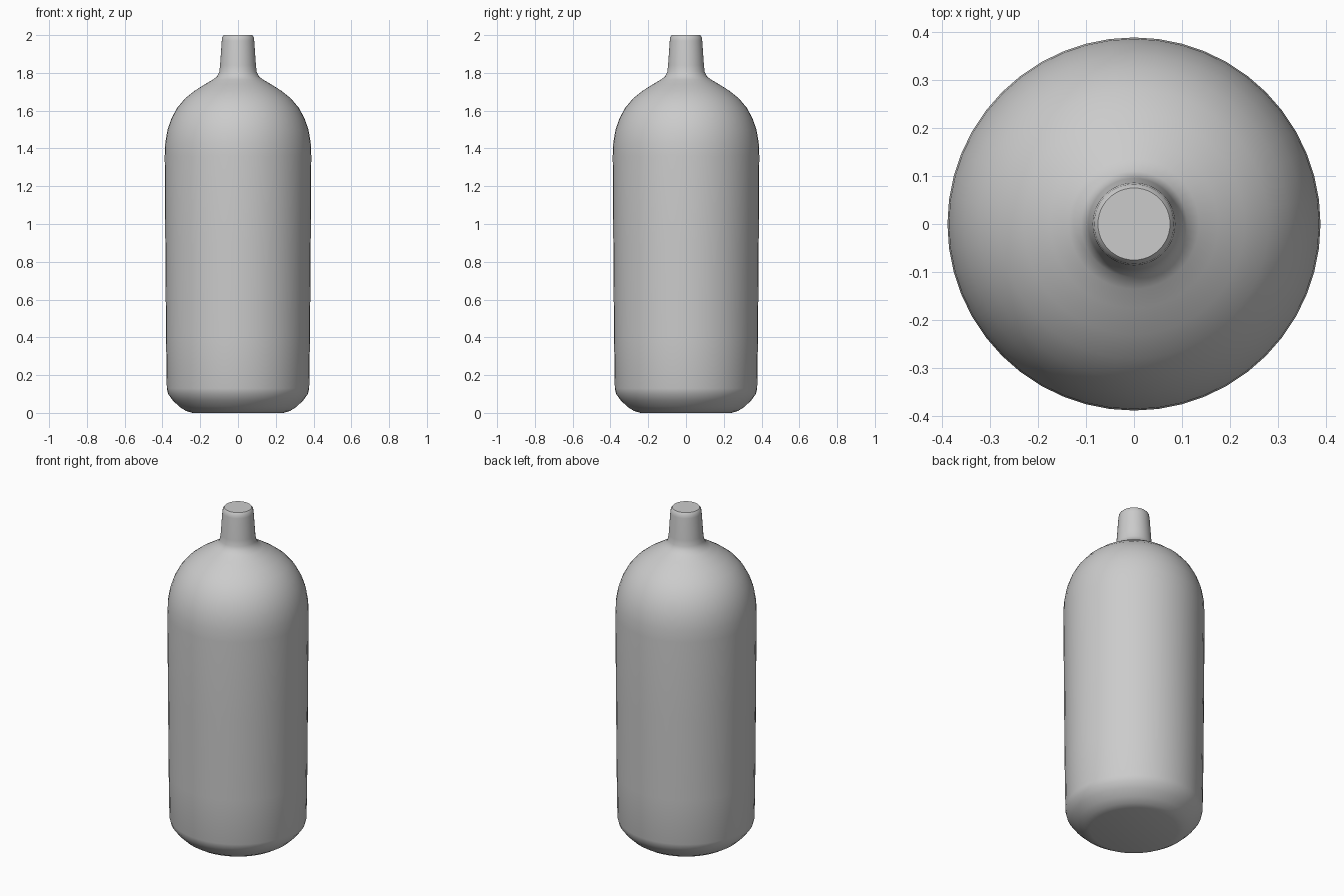
import bpy, bmesh, math

if "Cube" in bpy.data.objects:
    bpy.data.objects.remove(bpy.data.objects["Cube"])

# Half profile of the bottle: (radius, height)
PROFILE = [
    (0.0, 0.0), (0.24, 0.0), (0.275, 0.01), (0.31, 0.032), (0.345, 0.066),
    (0.37, 0.10), (0.377, 0.13), (0.381, 0.40), (0.385, 0.90), (0.388, 1.36),
    (0.385, 1.43), (0.373, 1.50), (0.352, 1.56), (0.322, 1.615), (0.28, 1.665),
    (0.23, 1.705), (0.175, 1.74), (0.135, 1.763), (0.11, 1.782), (0.099, 1.806),
    (0.095, 1.84), (0.086, 1.97), (0.083, 1.99), (0.075, 2.0), (0.0, 2.0),
]
SIDES = 48

# Lathe the profile into one closed body
bm = bmesh.new()
verts = [bm.verts.new((r, 0, z)) for r, z in PROFILE]
edges = [bm.edges.new(pair) for pair in zip(verts, verts[1:])]
bmesh.ops.spin(bm, geom=verts + edges, cent=(0, 0, 0), axis=(0, 0, 1),
               angle=2 * math.pi, steps=SIDES)
bmesh.ops.remove_doubles(bm, verts=bm.verts, dist=0.0005)
bmesh.ops.recalc_face_normals(bm, faces=bm.faces)
mesh = bpy.data.meshes.new("bottle")
bm.to_mesh(mesh)
bm.free()

bottle = bpy.data.objects.new("bottle", mesh)
bpy.context.collection.objects.link(bottle)

# Smooth walls, crisp rim and base
bpy.context.view_layer.objects.active = bottle
bottle.select_set(True)
bpy.ops.object.shade_smooth_by_angle(angle=math.radians(35))
